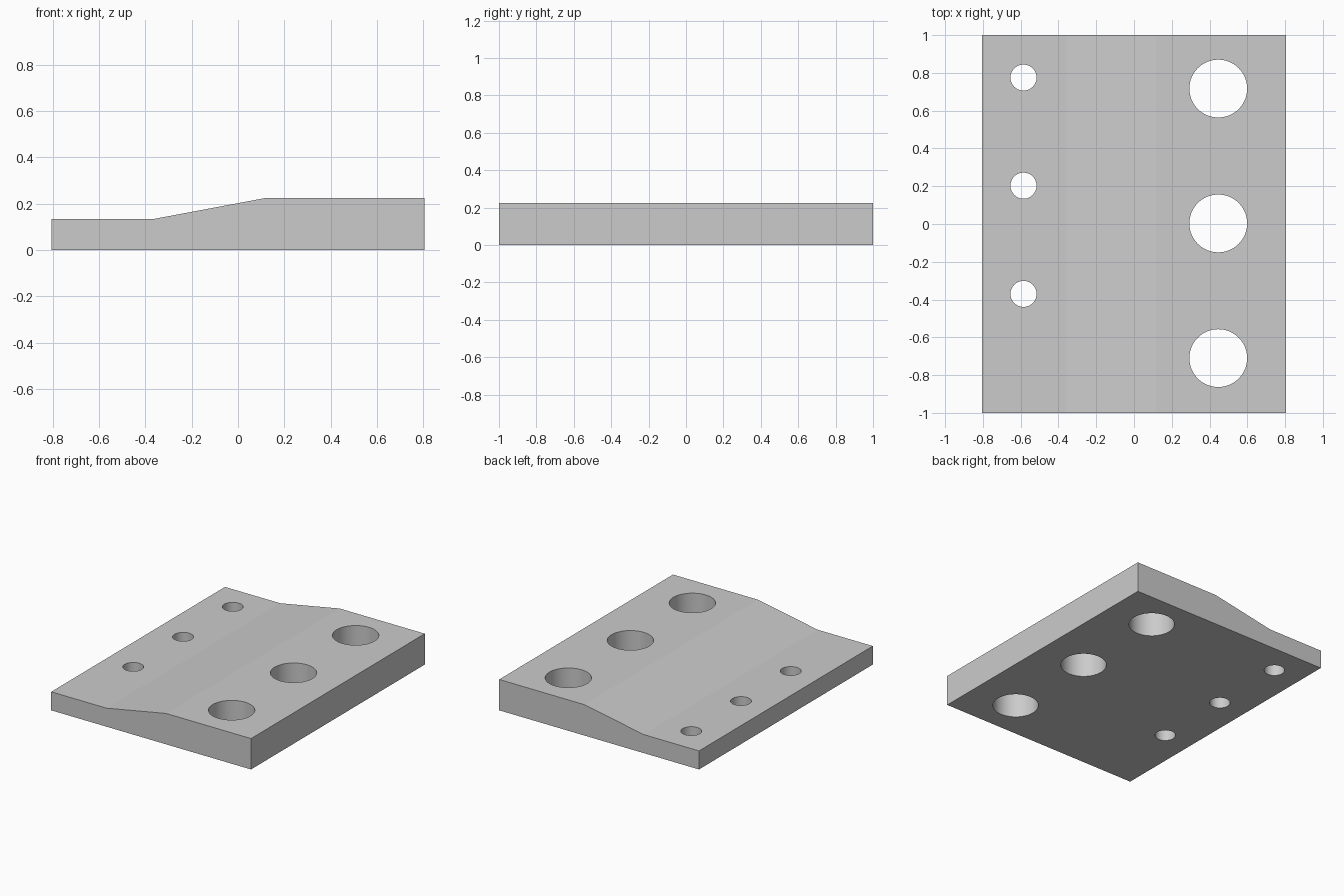
import bpy
import bmesh
import math

cube = bpy.data.objects.get("Cube")
if cube:
    bpy.data.objects.remove(cube, do_unlink=True)

grey = bpy.data.materials.new("plain_grey")
grey.use_nodes = True
COLOUR = (0.6, 0.6, 0.6, 1)
grey.diffuse_color = COLOUR
grey.node_tree.nodes["Principled BSDF"].inputs["Base Color"].default_value = COLOUR


def extruded_profile(name, profile):
    """Extrude an x-z profile along the full depth."""
    bm = bmesh.new()
    face = bm.faces.new([bm.verts.new((x, -1, z)) for x, z in profile])
    grown = bmesh.ops.extrude_face_region(bm, geom=[face])["geom"]
    verts = [v for v in grown if isinstance(v, bmesh.types.BMVert)]
    bmesh.ops.translate(bm, verts=verts, vec=(0, 2, 0))
    bmesh.ops.recalc_face_normals(bm, faces=bm.faces)
    mesh = bpy.data.meshes.new(name)
    bm.to_mesh(mesh)
    bm.free()
    mesh.materials.append(grey)
    obj = bpy.data.objects.new(name, mesh)
    bpy.context.collection.objects.link(obj)
    return obj


def drill(obj, x, radius, rows):
    """Cut a row of round through holes."""
    for y in rows:
        bpy.ops.mesh.primitive_cylinder_add(vertices=64, radius=radius, depth=1,
                                            location=(x, y, 0))
        cutter = bpy.context.object
        cutter.name = obj.name + "_hole_cutter"
        cutter.data.materials.append(grey)
        cutter.hide_render = True
        cut = obj.modifiers.new("hole", 'BOOLEAN')
        cut.operation = 'DIFFERENCE'
        cut.solver = 'EXACT'
        cut.object = cutter
        bpy.ops.object.select_all(action='DESELECT')
        obj.select_set(True)
        bpy.context.view_layer.objects.active = obj
        bpy.ops.object.modifier_apply(modifier=cut.name)
        bpy.data.objects.remove(cutter, do_unlink=True)
    # Smooth hole walls, crisp rims
    bpy.ops.object.shade_smooth_by_angle(angle=math.radians(8))


SIDE, SEAM, RAMP_END = 0.805, -0.36, 0.12
LOW, HIGH = 0.135, 0.225

# Thin flange with small holes
flange = extruded_profile("thin_flange", [
    (-SIDE, 0), (SEAM, 0), (SEAM, LOW), (-SIDE, LOW)])
drill(flange, -0.585, 0.069, (-0.37, 0.203, 0.775))

# Thick plate with a ramp and large holes
plate = extruded_profile("ramped_plate", [
    (SEAM, 0), (SIDE, 0), (SIDE, HIGH), (RAMP_END, HIGH), (SEAM, LOW)])
drill(plate, 0.446, 0.153, (-0.71, 0.003, 0.717))
